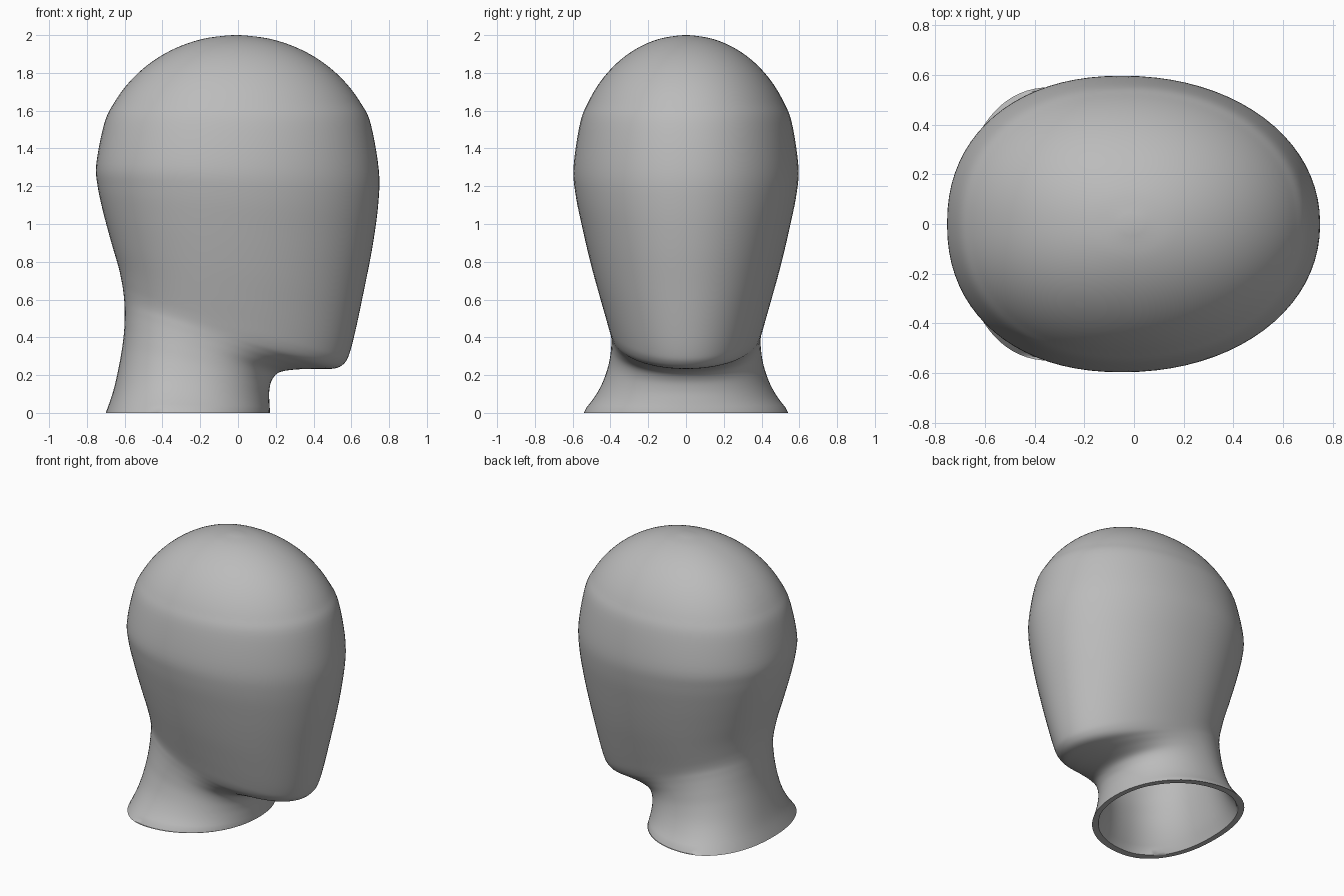
import bpy, bmesh, math

if "Cube" in bpy.data.objects:
    bpy.data.objects.remove(bpy.data.objects["Cube"])

SEG, SUB = 80, 5
# Key rings: back x, back z, front x, front z, half width, widest point (0 back..1 front)
keys = [
    (-.70, 0, .17, 0, .55, .42),
    (-.665, .10, .166, .06, .485, .43),
    (-.64, .20, .166, .12, .44, .45),
    (-.617, .32, .18, .175, .41, .46),
    (-.604, .42, .22, .215, .398, .46),
    (-.60, .50, .31, .23, .395, .45),
    (-.60, .55, .42, .233, .397, .43),
    (-.602, .59, .515, .236, .402, .42),
    (-.606, .63, .565, .265, .412, .42),
    (-.613, .68, .592, .32, .427, .42),
    (-.632, .77, .625, .45, .458, .43),
    (-.67, .90, .667, .65, .502, .45),
    (-.713, 1.06, .712, .88, .548, .46),
    (-.743, 1.20, .743, 1.11, .585, .47),
    (-.75, 1.32, .745, 1.29, .595, .47),
]
# Ellipsoidal crown
for i in range(1, 9):
    a = math.radians(10 + i * 9.6)
    c, z = math.cos(a), 1.3 + .7 * math.sin(a)
    keys.append((-.75 * c - .01 * (1 - c), z, .745 * c - .01 * (1 - c), z, .595 * c, .48))


def spline(a, b, c, d, t):
    return tuple(.5 * (2 * q + (r - p) * t + (2 * p - 5 * q + 4 * r - s) * t * t
                       + (3 * q - p - 3 * r + s) * t ** 3) for p, q, r, s in zip(a, b, c, d))


rings = []
n = len(keys)
for i in range(n - 1):
    for k in range(SUB):
        rings.append(spline(keys[max(i - 1, 0)], keys[i], keys[i + 1], keys[min(i + 2, n - 1)], k / SUB))
rings.append(keys[-1])


def power(v, e):
    return math.copysign(abs(v) ** e, v)


# Loft of tilted rings from neck opening over jaw to crown
bm = bmesh.new()
rows = []
for bx, bz, fx, fz, w, m in rings:
    row = []
    for j in range(SEG):
        a = 2 * math.pi * j / SEG
        ca, sa = math.cos(a), math.sin(a)
        e = 2 / 2.08 if ca > 0 else 2 / 2.2
        u = power(ca, e)
        s = m + u * ((1 - m) if u > 0 else m)
        row.append(bm.verts.new((bx + (fx - bx) * s, w * power(sa, e), max(0, bz + (fz - bz) * s))))
    rows.append(row)
for r0, r1 in zip(rows, rows[1:]):
    for j in range(SEG):
        k = (j + 1) % SEG
        bm.faces.new((r0[j], r0[k], r1[k], r1[j]))
top = bm.verts.new((-.01, 0, 2))
for j in range(SEG):
    bm.faces.new((rows[-1][j], rows[-1][(j + 1) % SEG], top))
bmesh.ops.recalc_face_normals(bm, faces=bm.faces)

me = bpy.data.meshes.new("mannequin_head")
bm.to_mesh(me)
bm.free()
head = bpy.data.objects.new("mannequin_head", me)
bpy.context.collection.objects.link(head)
bpy.context.view_layer.objects.active = head
head.select_set(True)

mat = bpy.data.materials.new("plain grey")
mat.diffuse_color = (.5, .5, .5, 1)
mat.use_nodes = True
mat.node_tree.nodes["Principled BSDF"].inputs["Base Color"].default_value = mat.diffuse_color
me.materials.append(mat)

# Thin hollow shell with a flat rim at the neck
sol = head.modifiers.new("shell", 'SOLIDIFY')
sol.thickness = .035
sol.offset = -1
bpy.ops.object.modifier_apply(modifier="shell")
for v in head.data.vertices:
    if v.co.z < .012 and abs(v.co.z) > 1e-6:
        v.co.z = 0
bpy.ops.object.shade_smooth_by_angle(angle=math.radians(50))
